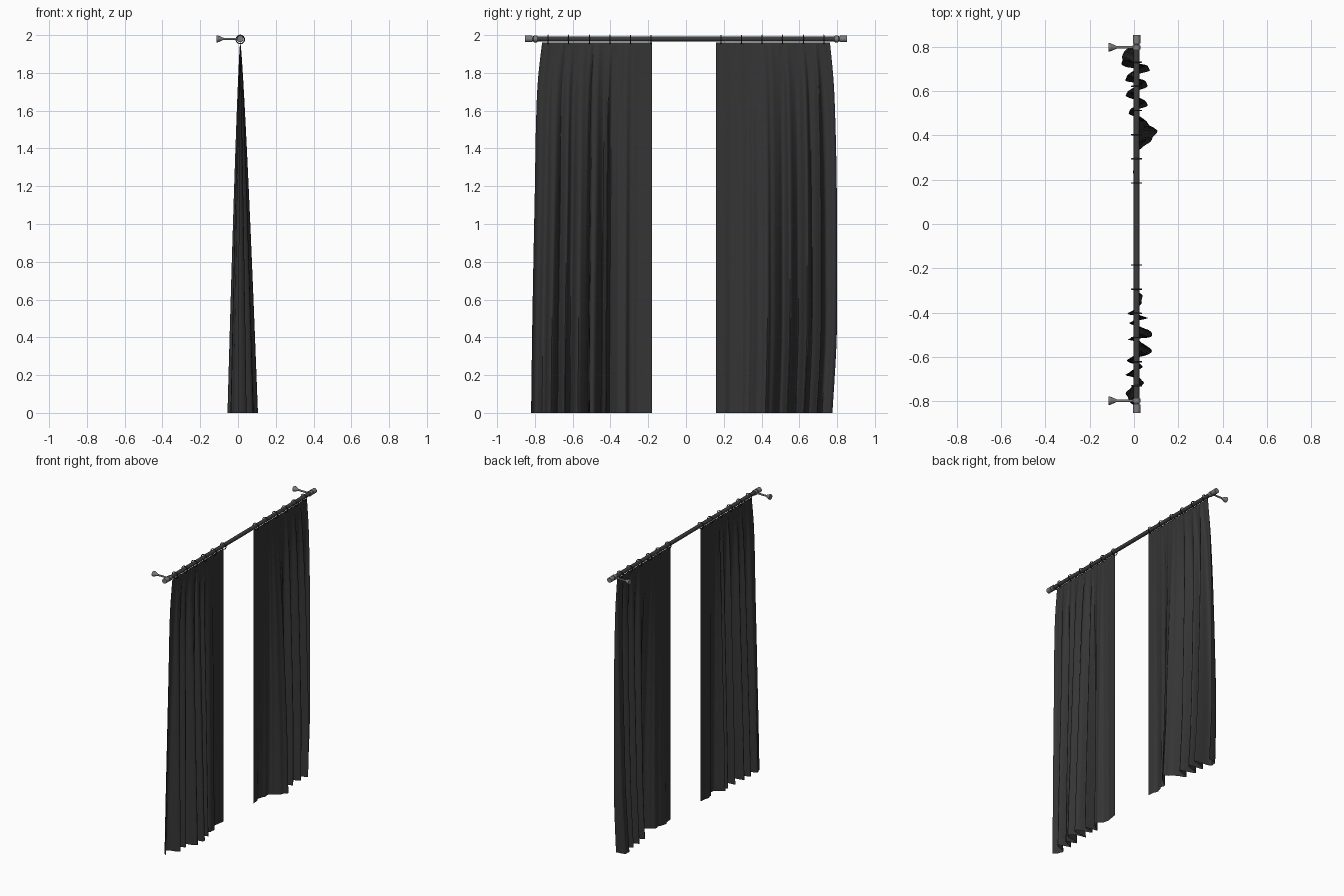
import bpy, bmesh, math
from mathutils import Vector

if "Cube" in bpy.data.objects:
    bpy.data.objects.remove(bpy.data.objects["Cube"])

ROD_X, ROD_Z = 0.012, 1.98


def material(name, v):
    m = bpy.data.materials.new(name)
    m.diffuse_color = (v, v, v, 1)
    m.use_nodes = True
    m.node_tree.nodes["Principled BSDF"].inputs["Base Color"].default_value = m.diffuse_color
    return m


CLOTH = material("dark_cloth", 0.035)
DARK = material("dark_metal", 0.045)
STEEL = material("steel", 0.2)


def finish(o, name, mat, angle=35):
    o.name = name
    o.data.materials.append(mat)
    bpy.ops.object.select_all(action='DESELECT')
    o.select_set(True)
    bpy.context.view_layer.objects.active = o
    bpy.ops.object.shade_smooth_by_angle(angle=math.radians(angle))
    return o


def rod(name, a, b, r1, r2, mat, verts=20):
    a, b = Vector(a), Vector(b)
    bpy.ops.mesh.primitive_cone_add(vertices=verts, radius1=r1, radius2=r2,
                                    depth=(b - a).length, location=(a + b) / 2)
    o = bpy.context.object
    o.rotation_euler = (b - a).to_track_quat('Z', 'Y').to_euler()
    return finish(o, name, mat)


def catmull(p, t):
    i = min(int(t), len(p) - 2)
    f = t - i
    a, b, c, d = (Vector(p[max(0, min(len(p) - 1, i + k))]) for k in (-1, 0, 1, 2))
    return 0.5 * (2*b + (c - a)*f + (2*a - 5*b + 4*c - d)*f*f + (3*b - a - 3*c + d)*f**3)


def curtain(name, hem, edge, inner):
    """hem: fold path (y, x) at the floor; edge: (z, y) of the outer edge."""
    bm = bmesh.new()
    rows, sub = 26, 5
    cols = (len(hem) - 1) * sub
    y_out = hem[-1][0]
    grid = []
    for r in range(rows + 1):
        q = r / rows
        e = catmull(edge, q * (len(edge) - 1))
        z = e[0]
        h = max(0.0, 1 - z / 1.96)
        amp = h ** 0.8
        line = []
        for c in range(cols + 1):
            y, x = catmull(hem, c / sub)
            s = (y - inner) / (y_out - inner)
            yy = inner + s * (e[1] - inner)
            # main folds open toward the floor, small gathers sit at the top
            xx = ROD_X + (x - ROD_X) * amp
            xx += 0.004 * math.sin(s * 95) * min(1, s * 3) * (0.3 + 0.7 * amp)
            line.append(bm.verts.new((xx, yy, z)))
        grid.append(line)
    for lo, hi in zip(grid, grid[1:]):
        for c in range(cols):
            bm.faces.new((lo[c], lo[c + 1], hi[c + 1], hi[c]))
    me = bpy.data.meshes.new(name)
    bm.to_mesh(me)
    bm.free()
    o = bpy.data.objects.new(name, me)
    bpy.context.collection.objects.link(o)
    finish(o, name, CLOTH, 40)


# Curtain panels
hem_right = [(.16, .012), (.20, .008), (.24, -.004), (.29, .014), (.33, .012), (.34, .03),
             (.37, .07), (.42, .103), (.44, .075), (.475, .03), (.495, -.025), (.51, -.01),
             (.53, .055), (.55, .04), (.575, -.038), (.59, -.02), (.61, .04), (.63, .055),
             (.645, -.035), (.665, -.02), (.69, .068), (.70, .03), (.71, -.04),
             (.74, -.056), (.765, -.04), (.775, .01)]
edge_right = [(0, .775), (.4, .798), (.8, .80), (1.2, .798), (1.5, .792), (1.75, .782), (1.96, .762)]
curtain("right_curtain", hem_right, edge_right, .16)

hem_left = [(-.18, .012), (-.22, .006), (-.26, .0), (-.30, .012), (-.325, .038), (-.36, .03),
            (-.385, .005), (-.405, -.032), (-.415, .02), (-.425, .065), (-.445, -.025),
            (-.465, .03), (-.48, .066), (-.51, .078), (-.52, -.028), (-.535, .03),
            (-.56, .072), (-.59, .065), (-.61, -.03), (-.625, -.02), (-.64, .04),
            (-.66, .01), (-.68, -.034), (-.69, -.01), (-.715, .048), (-.735, .02),
            (-.75, -.028), (-.785, -.03), (-.82, .0)]
edge_left = [(0, -.82), (.4, -.815), (.8, -.808), (1.2, -.80), (1.5, -.795), (1.75, -.785), (1.96, -.762)]
curtain("left_curtain", hem_left, edge_left, -.18)

# Rod
rod("curtain_rod", (ROD_X, -.82, ROD_Z), (ROD_X, .82, ROD_Z), .0135, .0135, DARK)

for side, s in (("left", -1), ("right", 1)):
    # End cap
    rod(side + "_end_cap", (ROD_X, s*.815, ROD_Z), (ROD_X, s*.852, ROD_Z), .0175, .0175, STEEL)
    # Wall bracket: collar, arm, flared foot
    y = s * .797
    rod(side + "_bracket_collar", (ROD_X, y - .009, ROD_Z), (ROD_X, y + .009, ROD_Z), .018, .018, STEEL)
    rod(side + "_bracket_arm", (ROD_X - .012, y, ROD_Z), (-.09, y, ROD_Z), .006, .006, STEEL, 12)
    rod(side + "_bracket_flare", (-.107, y, ROD_Z), (-.078, y, ROD_Z), .0185, .006, STEEL)
    rod(side + "_bracket_foot", (-.114, y, ROD_Z), (-.107, y, ROD_Z), .0185, .0185, STEEL)
    # Rings
    for i in range(6):
        bpy.ops.mesh.primitive_torus_add(location=(ROD_X, s*(.185 + i*.109), 1.977),
                                         rotation=(math.pi/2, 0, 0), major_radius=.0225,
                                         minor_radius=.0028, major_segments=24, minor_segments=8)
        finish(bpy.context.object, f"{side}_ring_{i + 1}", DARK)
